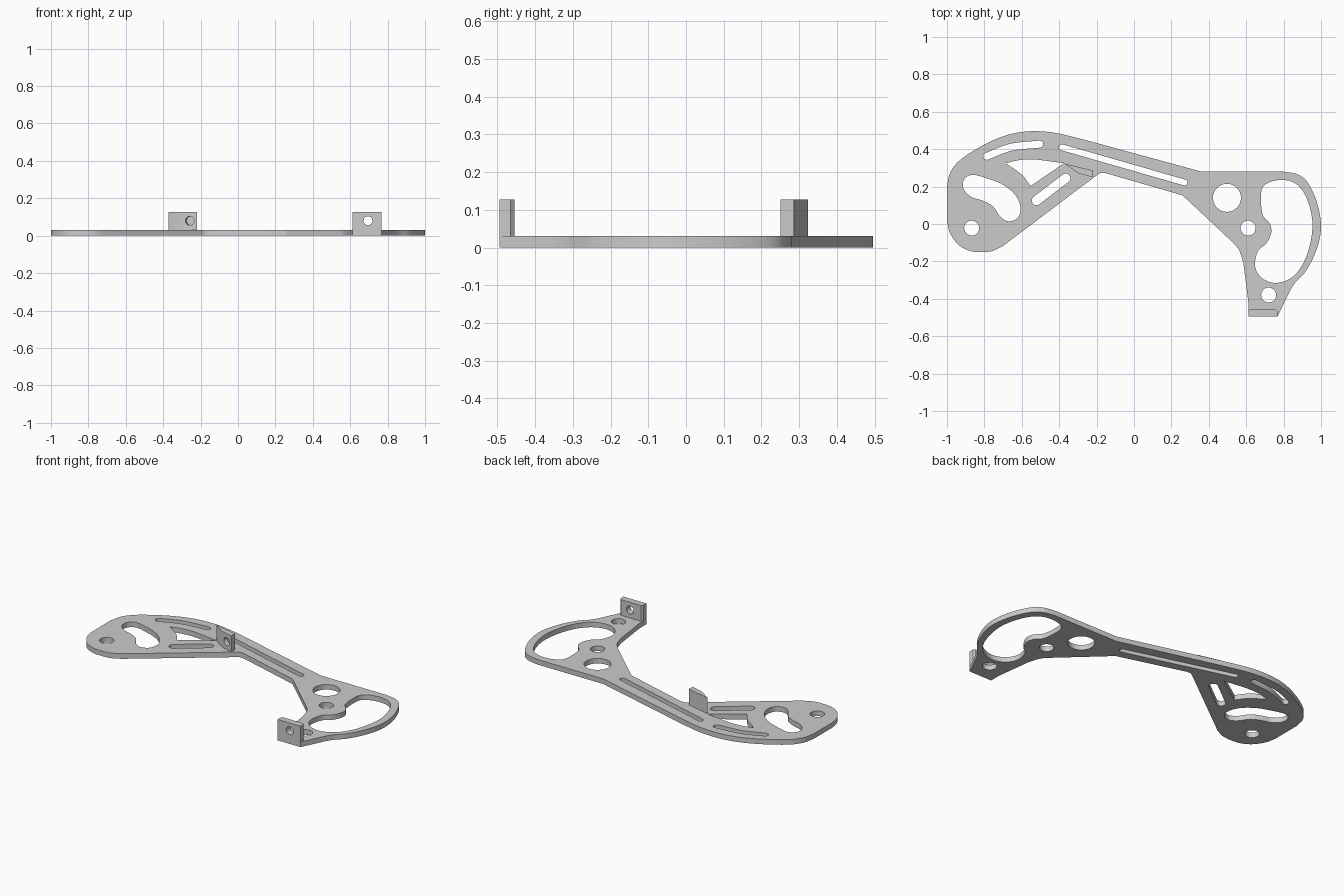
import bpy, bmesh
from math import cos, sin, pi, atan2, radians
from mathutils import Vector, Matrix

if "Cube" in bpy.data.objects:
    bpy.data.objects.remove(bpy.data.objects["Cube"])

THICK, TOP = 0.031, 0.127


def smooth(pts, closed=False, steps=6):
    """Catmull-Rom curve through the points."""
    p = [Vector(q) for q in pts]
    n = len(p)
    out = []
    for i in range(n if closed else n - 1):
        if closed:
            a, b, c, d = (p[(i + k) % n] for k in (-1, 0, 1, 2))
        else:
            b, c = p[i], p[i + 1]
            a = p[i - 1] if i else b * 2 - c
            d = p[i + 2] if i + 2 < n else c * 2 - b
        for s in range(steps):
            t = s / steps
            out.append(0.5 * (2 * b + (c - a) * t + (2 * a - 5 * b + 4 * c - d) * t**2
                              + (3 * b - a - 3 * c + d) * t**3))
    if not closed:
        out.append(p[-1])
    return out


def circle(x, y, r, n=32):
    return [(x + r * cos(2 * pi * i / n), y + r * sin(2 * pi * i / n)) for i in range(n)]


def slot(path, r, n=8):
    """Round-ended slot around a centre line."""
    p = [Vector(q) for q in path]
    out = []
    for line in (p, p[::-1]):
        for i, q in enumerate(line):
            d = line[min(i + 1, len(line) - 1)] - line[max(i - 1, 0)]
            a = atan2(d.y, d.x) - pi / 2
            turns = n if i == len(line) - 1 else 0
            for k in range(turns + 1):
                b = a + pi * k / n
                out.append(q + Vector((cos(b), sin(b))) * r)
    return out


def extrude(name, loops, z0, z1):
    """Filled flat shape with holes, extruded from z0 to z1."""
    cu = bpy.data.curves.new(name, 'CURVE')
    cu.dimensions, cu.fill_mode, cu.extrude = '2D', 'BOTH', (z1 - z0) / 2
    for loop in loops:
        sp = cu.splines.new('POLY')
        sp.points.add(len(loop) - 1)
        for pt, q in zip(sp.points, loop):
            pt.co = (q[0], q[1], 0, 1)
        sp.use_cyclic_u = True
    tmp = bpy.data.objects.new(name + "_curve", cu)
    bpy.context.collection.objects.link(tmp)
    dg = bpy.context.evaluated_depsgraph_get()
    me = bpy.data.meshes.new_from_object(tmp.evaluated_get(dg))
    bpy.data.objects.remove(tmp)
    bm = bmesh.new()
    bm.from_mesh(me)
    bmesh.ops.translate(bm, verts=bm.verts, vec=(0, 0, (z0 + z1) / 2))
    bmesh.ops.remove_doubles(bm, verts=bm.verts, dist=1e-5)
    bmesh.ops.recalc_face_normals(bm, faces=bm.faces)
    bm.to_mesh(me)
    bm.free()
    ob = bpy.data.objects.new(name, me)
    bpy.context.collection.objects.link(ob)
    return ob


def drill(ob, centre, axis, r, depth):
    """Cut a round hole centred on a point along an axis."""
    bm = bmesh.new()
    rot = Vector(axis).to_track_quat('Z', 'Y').to_matrix().to_4x4()
    bmesh.ops.create_cone(bm, cap_ends=True, segments=32, radius1=r, radius2=r,
                          depth=depth, matrix=Matrix.Translation(centre) @ rot)
    me = bpy.data.meshes.new("hole_cutter")
    bm.to_mesh(me)
    bm.free()
    cutter = bpy.data.objects.new("hole_cutter", me)
    bpy.context.collection.objects.link(cutter)
    cutter.hide_render = True
    mod = ob.modifiers.new("hole", 'BOOLEAN')
    mod.object, mod.operation, mod.solver = cutter, 'DIFFERENCE', 'EXACT'
    bpy.context.view_layer.objects.active = ob
    bpy.ops.object.modifier_apply(modifier=mod.name)
    bpy.data.objects.remove(cutter)


# Plate outline: smooth runs joined by straight edges
outline = (
    smooth([(-1, 0.02), (-0.985, -0.045), (-0.94, -0.11), (-0.88, -0.143), (-0.82, -0.15),
            (-0.76, -0.145), (-0.70, -0.117)])
    + smooth([(-0.20, 0.26), (-0.18, 0.272), (-0.155, 0.273)])
    + [(0.26, 0.153)]
    + smooth([(0.53, -0.10), (0.562, -0.14), (0.585, -0.21)])
    + [(0.613, -0.43), (0.613, -0.495), (0.767, -0.495)]
    + smooth([(0.84, -0.345), (0.865, -0.31), (0.92, -0.25), (0.975, -0.14), (1, -0.02),
              (0.98, 0.11), (0.93, 0.22), (0.875, 0.265), (0.80, 0.28)])
    + [(0.36, 0.28)]
    + smooth([(-0.27, 0.452), (-0.42, 0.487), (-0.55, 0.496), (-0.67, 0.478), (-0.79, 0.43),
              (-0.92, 0.35), (-0.98, 0.28), (-1, 0.20)]))

# Cut-outs
left_window = smooth([(-0.91, 0.235), (-0.865, 0.263), (-0.78, 0.242), (-0.70, 0.21),
                      (-0.635, 0.155), (-0.607, 0.09), (-0.62, 0.035), (-0.67, 0.014),
                      (-0.715, 0.04), (-0.755, 0.095), (-0.81, 0.125), (-0.87, 0.145),
                      (-0.91, 0.185)], True)
right_window = smooth([(0.684, 0.187), (0.717, 0.22), (0.79, 0.236), (0.866, 0.215),
                       (0.92, 0.145), (0.952, 0.03), (0.947, -0.08), (0.91, -0.20),
                       (0.845, -0.285), (0.76, -0.315), (0.685, -0.29), (0.647, -0.225),
                       (0.663, -0.145), (0.706, -0.105), (0.733, -0.05), (0.727, 0.0),
                       (0.69, 0.045), (0.679, 0.117)], True)
brace_window = (smooth([(-0.685, 0.325), (-0.61, 0.342), (-0.53, 0.345), (-0.375, 0.325)])
                + smooth([(-0.553, 0.203), (-0.60, 0.264), (-0.684, 0.324)]))
holes = [
    left_window, right_window, brace_window,
    circle(-0.868, -0.022, 0.04), circle(0.497, 0.14, 0.075),
    circle(0.61, -0.022, 0.04), circle(0.72, -0.38, 0.04),
    slot(smooth([(-0.787, 0.362), (-0.66, 0.41), (-0.505, 0.427)]), 0.019),
    slot([(-0.385, 0.41), (0.27, 0.222)], 0.016),
    slot([(-0.522, 0.125), (-0.365, 0.245)], 0.025)]
plate = extrude("bracket_plate", [outline] + holes, 0, THICK)

# Upright tab at the right end, drilled through
end_tab = extrude("end_tab", [[(0.613, -0.495), (0.767, -0.495), (0.767, -0.465),
                               (0.757, -0.455), (0.623, -0.455), (0.613, -0.465)]], THICK, TOP)
drill(end_tab, (0.695, -0.475, 0.08), (0, 1, 0), 0.024, 0.2)

# Upright tab at the brace, with a blind hole in its front face
brace_tab = extrude("brace_tab", [[(-0.372, 0.323), (-0.295, 0.27), (-0.22, 0.25),
                                   (-0.22, 0.286)]], THICK, TOP)
drill(brace_tab, (-0.258, 0.26, 0.08), (0.258, 0.966, 0), 0.024, 0.05)

# Smooth curved walls, crisp edges
for ob in (plate, end_tab, brace_tab):
    bpy.ops.object.select_all(action='DESELECT')
    ob.select_set(True)
    bpy.context.view_layer.objects.active = ob
    bpy.ops.object.shade_smooth_by_angle(angle=radians(25))
